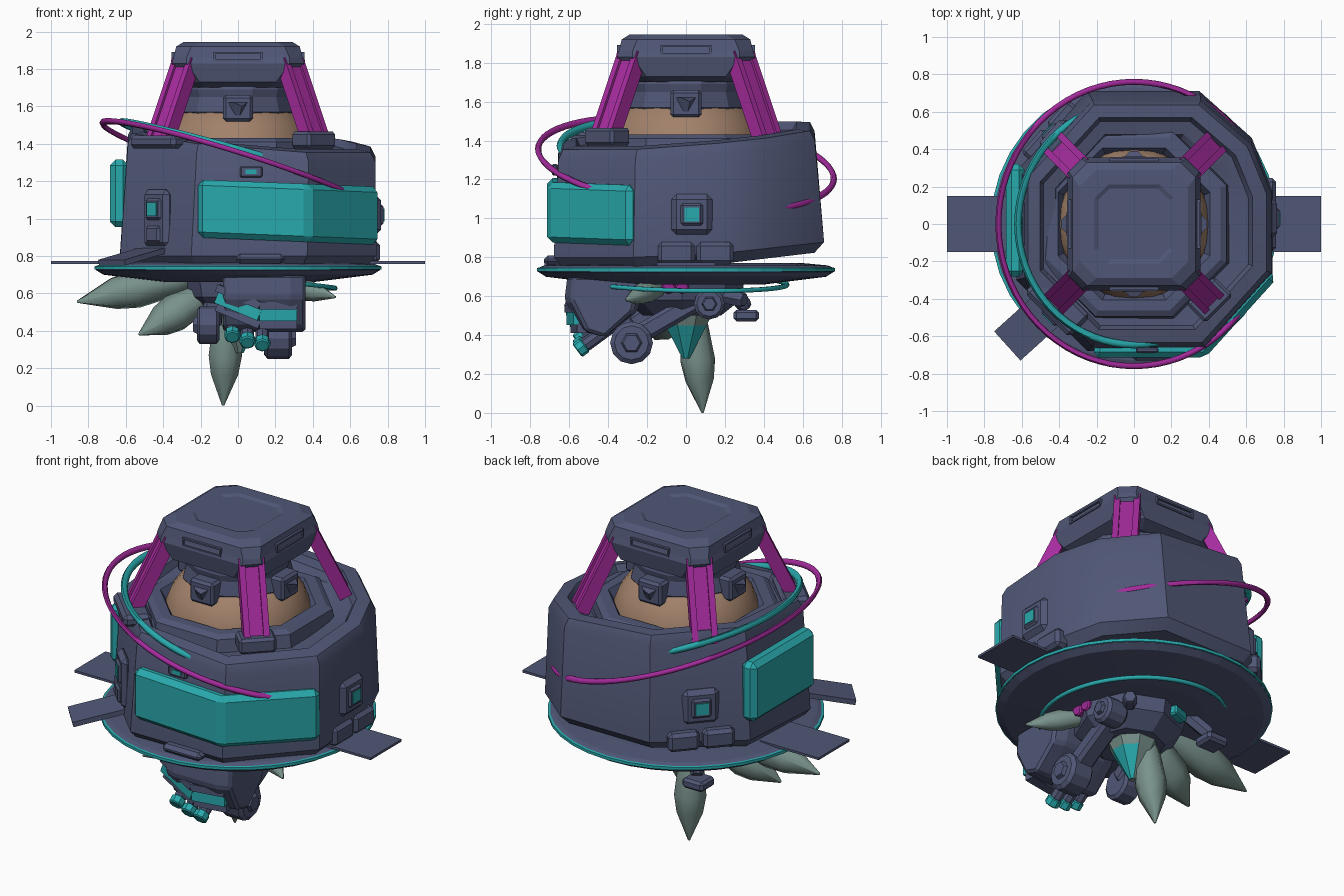
import bpy, bmesh, math
from mathutils import Vector, Matrix

if "Cube" in bpy.data.objects:
    bpy.data.objects.remove(bpy.data.objects["Cube"])

def mat(name, r, g, b):
    m = bpy.data.materials.new(name)
    m.diffuse_color = (r, g, b, 1)
    m.use_nodes = True
    m.node_tree.nodes["Principled BSDF"].inputs["Base Color"].default_value = m.diffuse_color
    return m

NAVY = mat("navy_metal", 0.08, 0.095, 0.18)
TEAL = mat("teal", 0.022, 0.40, 0.42)
MAG = mat("magenta", 0.38, 0.025, 0.34)
TAN = mat("tan", 0.36, 0.22, 0.145)
STONE = mat("grey_green", 0.19, 0.285, 0.26)

def finish(name, bm, m, M=None, bevel=0, smooth=0):
    bmesh.ops.recalc_face_normals(bm, faces=bm.faces)
    me = bpy.data.meshes.new(name)
    bm.to_mesh(me)
    bm.free()
    me.materials.append(m)
    o = bpy.data.objects.new(name, me)
    bpy.context.collection.objects.link(o)
    if M:
        o.matrix_world = M
    if bevel:
        b = o.modifiers.new("bevel", 'BEVEL')
        b.width, b.segments, b.limit_method = bevel, 1, 'ANGLE'
    if smooth:
        bpy.ops.object.select_all(action='DESELECT')
        o.select_set(True)
        bpy.context.view_layer.objects.active = o
        bpy.ops.object.shade_smooth_by_angle(angle=math.radians(smooth))
    return o

def loft(name, rings, m, M=None, bevel=0, smooth=0, closed=False):
    """Skin a list of equal-sized point rings; cap both ends unless closed."""
    bm = bmesh.new()
    vs = [[bm.verts.new(p) for p in r] for r in rings]
    n = len(vs[0])
    pairs = list(zip(vs, vs[1:])) + ([(vs[-1], vs[0])] if closed else [])
    for a, b in pairs:
        for i in range(n):
            bm.faces.new((a[i], a[(i + 1) % n], b[(i + 1) % n], b[i]))
    if not closed:
        bm.faces.new(vs[0])
        bm.faces.new(vs[-1])
    return finish(name, bm, m, M, bevel, smooth)

def circ(r, z, n, off=0.0):
    return [(r * math.cos(2 * math.pi * (i + off) / n), r * math.sin(2 * math.pi * (i + off) / n), z) for i in range(n)]

def lathe(name, prof, n, m, M=None, smooth=0, off=0.0):
    return loft(name, [circ(r, z, n, off) for r, z in prof], m, M, smooth=smooth)

def box(name, size, loc, m, deg=0, bevel=0, M=None):
    bm = bmesh.new()
    bmesh.ops.create_cube(bm, size=1)
    bmesh.ops.scale(bm, vec=size, verts=bm.verts)
    return finish(name, bm, m, M or Matrix.Translation(loc) @ Matrix.Rotation(math.radians(deg), 4, 'Z'), bevel)

def axis(p0, p1):
    """Frame at p0: z towards p1, x horizontal."""
    p0, p1 = Vector(p0), Vector(p1)
    z = (p1 - p0).normalized()
    x = Vector((0, 0, 1)).cross(z)
    x = x.normalized() if x.length > 1e-4 else Vector((1, 0, 0))
    y = z.cross(x)
    return Matrix.Translation(p0) @ Matrix((x, y, z)).transposed().to_4x4(), (p1 - p0).length

def beam(name, p0, p1, w, d, m, ox=0, oy=0, bevel=0):
    M, L = axis(p0, p1)
    return box(name, (w, d, L), None, m, bevel=bevel, M=M @ Matrix.Translation((ox, oy, L / 2)))

def rod(name, p0, p1, r, m, n=8):
    M, L = axis(p0, p1)
    return lathe(name, [(r * .8, 0), (r, L * .12), (r, L * .88), (r * .8, L)], n, m, M)

def spike(name, p0, p1, r):
    M, L = axis(p0, p1)
    return lathe(name, [(r * .5, 0), (r * .8, L * .2), (r, L * .52), (r * .82, L * .7), (.006, L)], 7, STONE, M, 55)

# Hull: faceted tub with a slanted rim, raised rear underside and a shallow well
OUT = [(.74, -.27), (.74, .18), (.63, .46), (.35, .71), (-.25, .71), (-.63, .28), (-.63, -.3), (-.25, -.68), (.37, -.68)]
def top(x, y):
    return 1.43 - .08 * x + .075 * y
def upper(s, dz, flat=None):
    pts = [(x * s + .02, y * s * (.965 if y > 0 else 1)) for x, y in OUT]
    return [(x, y, flat or top(x, y) + dz) for x, y in pts]
def lower(s, z):
    return [(x * s, y * s, z + .11 * max(0, y)) for x, y in OUT]
loft("hull", [lower(.93, .745), lower(1, .80), upper(.965, -.05), upper(.93, 0), upper(.83, .01),
              upper(.80, -.03), upper(.70, -.04), upper(.62, 0, 1.34)], NAVY, smooth=30)

# Collar around the dome
lathe("collar", [(.55, 1.33), (.535, 1.41), (.50, 1.43), (.44, 1.43), (.41, 1.38), (.40, 1.33)], 8, NAVY, off=.5)

# Skirt disc with a teal seam
lathe("skirt_disc", [(.4, .66), (.72, .70), (.76, .725), (.76, .745), (.73, .758), (.6, .77)], 36, NAVY)
lathe("skirt_seam", [(.755, .726), (.766, .728), (.766, .745), (.755, .748)], 36, TEAL)

# Side fins
for s in (-1, 1):
    box("side_fin", (.4, .3, .014), (s * .8, 0, .765), NAVY)
beam("front_left_fin", (-.675, -.65, .765), (-.42, -.42, .84), .21, .03, NAVY)
box("front_lip", (.26, .10, .05), (.12, -.68, .785), NAVY, bevel=.02)

# Teal armour panels
front = [(-.22, -.715), (.38, -.715), (.765, -.29), (.69, -.23), (.34, -.6), (-.2, -.6)]
loft("front_panel", [[(x, y, z - .04 * x) for x, y in front] for z in (.89, 1.2)], TEAL, bevel=.03)
box("left_panel", (.1, .6, .36), (-.635, .02, 1.135), TEAL, bevel=.03)

# Hatches with teal windows
def hatch(x, y, z, deg, w=.21, h=.21):
    c, s = math.cos(math.radians(deg)), math.sin(math.radians(deg))
    def part(name, d, ww, hh, m, bev, dz=0):
        box(name, (.06, ww, hh), (x + c * d, y + s * d, z + dz), m, deg, bev)
    part("hatch_base", 0, w, h, NAVY, .027)
    dz = max(0, h - .21) / 2
    part("hatch_frame", .012, .13, .13, NAVY, .02, dz)
    part("hatch_window", .018, .075, .07, TEAL, 0, dz)
    if dz:
        part("hatch_lower", .015, .10, .09, NAVY, .012, -.085)
hatch(.735, .03, 1.02, 0)
hatch(-.43, .475, 1.06, 138.5)
hatch(-.43, -.48, 1.0, 225, .19, .31)
box("vent_frame", (.12, .03, .06), (.07, -.675, 1.25), NAVY, bevel=.008)
box("vent_window", (.06, .03, .025), (.07, -.68, 1.25), TEAL)

# Skirt boxes on the right and back left
for t in (-.1, .1):
    box("skirt_box", (.09, .19, .115), (.715, .05 + t, .82), NAVY, bevel=.02)
    box("skirt_box", (.09, .18, .11), (-.445 + t * .66, .495 + t * .75, .875), NAVY, 138.5, .02)
box("rim_block", (.16, .34, .07), (-.41, -.43, 1.41), NAVY, 225, .02)

# Dome, neck and neck brackets
lathe("dome", [(.41, 1.32), (.40, 1.40), (.37, 1.48), (.31, 1.56), (.22, 1.61)], 24, TAN, smooth=30)
lathe("neck", [(.29, 1.54), (.31, 1.57), (.29, 1.65), (.30, 1.69), (.28, 1.76)], 12, NAVY, off=.5)
for k in range(4):
    R = Matrix.Rotation(math.pi / 2 * k, 4, 'Z')
    box("neck_bracket", (.10, .16, .14), None, NAVY, bevel=.015, M=R @ Matrix.Translation((.31, 0, 1.59)))
    loft("bracket_wedge", [[(.36, -.05, 1.62), (.36, .05, 1.62), (.34, .03, 1.54), (.34, -.03, 1.54)],
                           [(.39, -.02, 1.62), (.39, .02, 1.60), (.36, .01, 1.55), (.36, -.01, 1.55)]], NAVY, R)

# Head cap: chamfered square with a sunken top and slot frames
def sq(h, c, z):
    return [(h, c - h, z), (h, h - c, z), (h - c, h, z), (c - h, h, z), (-h, h - c, z), (-h, c - h, z), (c - h, -h, z), (h - c, -h, z)]
loft("head_cap", [sq(h, c, z) for h, c, z in [(.27, .1, 1.70), (.335, .13, 1.73), (.355, .08, 1.83), (.345, .07, 1.86),
     (.33, .08, 1.92), (.29, .09, 1.945), (.21, .07, 1.945), (.19, .06, 1.935)]], NAVY)
for k in range(4):
    R = Matrix.Rotation(math.pi / 2 * k, 4, 'Z')
    for name, sz, p in [("slot_bar", (.02, .25, .01), (.342, 0, 1.885)), ("slot_bar", (.02, .25, .01), (.348, 0, 1.845)),
                        ("slot_end", (.02, .01, .05), (.345, .125, 1.865)), ("slot_end", (.02, .01, .05), (.345, -.125, 1.865))]:
        box(name, sz, None, NAVY, M=R @ Matrix.Translation(p))

# Magenta struts: grooved channel beams on the diagonals
for sx in (-1, 1):
    for sy in (-1, 1):
        p0, p1 = (sx * .42, sy * .42, 1.41), (sx * .275, sy * .275, 1.845)
        beam("strut_web", p0, p1, .14, .05, MAG)
        for e in (-.055, .055):
            beam("strut_rail", p0, p1, .035, .075, MAG, ox=e)
box("strut_foot", (.14, .21, .09), (.405, -.405, 1.42), NAVY, -45, .015)

# Hoops: tilted rings that dip into the hull
def hoop(name, rx, ry, r, z0, kx, ky, m, n=72):
    rings = []
    for i in range(n):
        a = 2 * math.pi * i / n
        ring = []
        for j in range(6):
            b = math.pi / 3 * j
            x, y = (rx + r * math.cos(b)) * math.cos(a), (ry + r * math.cos(b)) * math.sin(a)
            ring.append((x, y, z0 + kx * x + ky * y + r * math.sin(b)))
        rings.append(ring)
    return loft(name, rings, m, smooth=65, closed=True)
hoop("magenta_hoop", .725, .76, .016, 1.28, -.315, -.10, MAG)
hoop("teal_hoop", .62, .645, .02, 1.34, -.28, -.05, TEAL)
hoop("lower_teal_hoop", .52, .52, .013, .67, -.08, -.02, TEAL)

# Underside machinery
lathe("under_hub", [(.2, .50), (.3, .58), (.32, .68)], 8, NAVY, Matrix.Translation((.02, -.02, 0)))
pod = [(-.61, .70), (-.625, .58), (-.53, .42), (-.42, .39), (-.25, .52), (-.2, .70)]
def pod_slice(x, k):
    return [(x, -.4 + (y + .4) * k, z) for y, z in pod]
loft("front_pod", [pod_slice(-.08, .85), pod_slice(.0, 1), pod_slice(.28, 1), pod_slice(.36, .85)], NAVY, bevel=.015)
for nm, dy, dz, w, m in [("visor", 0, 0, .065, TEAL), ("visor_brow", -.01, .05, .04, NAVY), ("visor_chin", .02, -.05, .05, NAVY)]:
    beam(nm, (-.11, -.54 + dy, .58 + dz), (.12, -.585 + dy, .485 + dz), .06, w, m)
    beam(nm, (.11, -.585 + dy, .485 + dz), (.31, -.55 + dy, .485 + dz), .06, w, m)
for i, z in enumerate((.375, .345, .33)):
    x = -.03 + i * .08
    rod("teal_nozzle", (x, -.56, z - .01), (x, -.52, z + .02), .043, TEAL)
    rod("nozzle_mount", (x, -.53, z + .01), (x, -.38, z + .12), .036, NAVY)
def wheel(x0, x1, y, z, r):
    rod("wheel", (x0, y, z), (x1, y, z), r, NAVY, 12)
    rod("wheel_hub", (x0, y, z), (x1 + math.copysign(.02, x1 - x0), y, z), r * .5, NAVY, 6)
wheel(.14, .29, -.28, .36, .11)
wheel(-.1, -.22, -.28, .43, .10)
wheel(.2, .34, .12, .56, .08)
beam("wheel_arm", (.2, -.28, .38), (.2, .1, .60), .12, .1, NAVY, bevel=.02)
beam("wheel_arm", (-.14, -.28, .45), (-.12, 0, .62), .1, .1, NAVY, bevel=.02)
rod("rear_leg", (-.22, .2, .68), (-.29, .31, .54), .04, NAVY, 6)
box("rear_foot", (.14, .13, .06), (-.30, .31, .50), NAVY, bevel=.015)
rod("right_leg", (.2, .2, .6), (.28, .3, .58), .04, NAVY, 6)
for y in (-.09, -.02):
    rod("magenta_knob", (.27, y, .66), (.34, y, .645), .037, MAG)
box("teal_block", (.12, .08, .06), (-.1, .24, .63), TEAL, 20, .01)

# Spike root, with teal faces on its right side
root = lathe("spike_root", [(.02, .28), (.115, .45), (.15, .52), (.10, .62)], 8, STONE, Matrix.Translation((.01, 0, 0)), off=.5)
root.data.materials.append(TEAL)
for p in root.data.polygons:
    if p.normal.x > .25 and p.center.z < .45:
        p.material_index = 1

# Hanging stone spikes
spike("main_spike", (-.06, .03, .56), (-.08, .085, 0), .092)
spike("middle_spike", (-.12, -.02, .62), (-.53, -.16, .38), .105)
spike("left_spike", (-.2, -.02, .70), (-.86, -.06, .555), .105)
spike("right_spike", (.2, -.1, .66), (.52, -.31, .58), .06)
